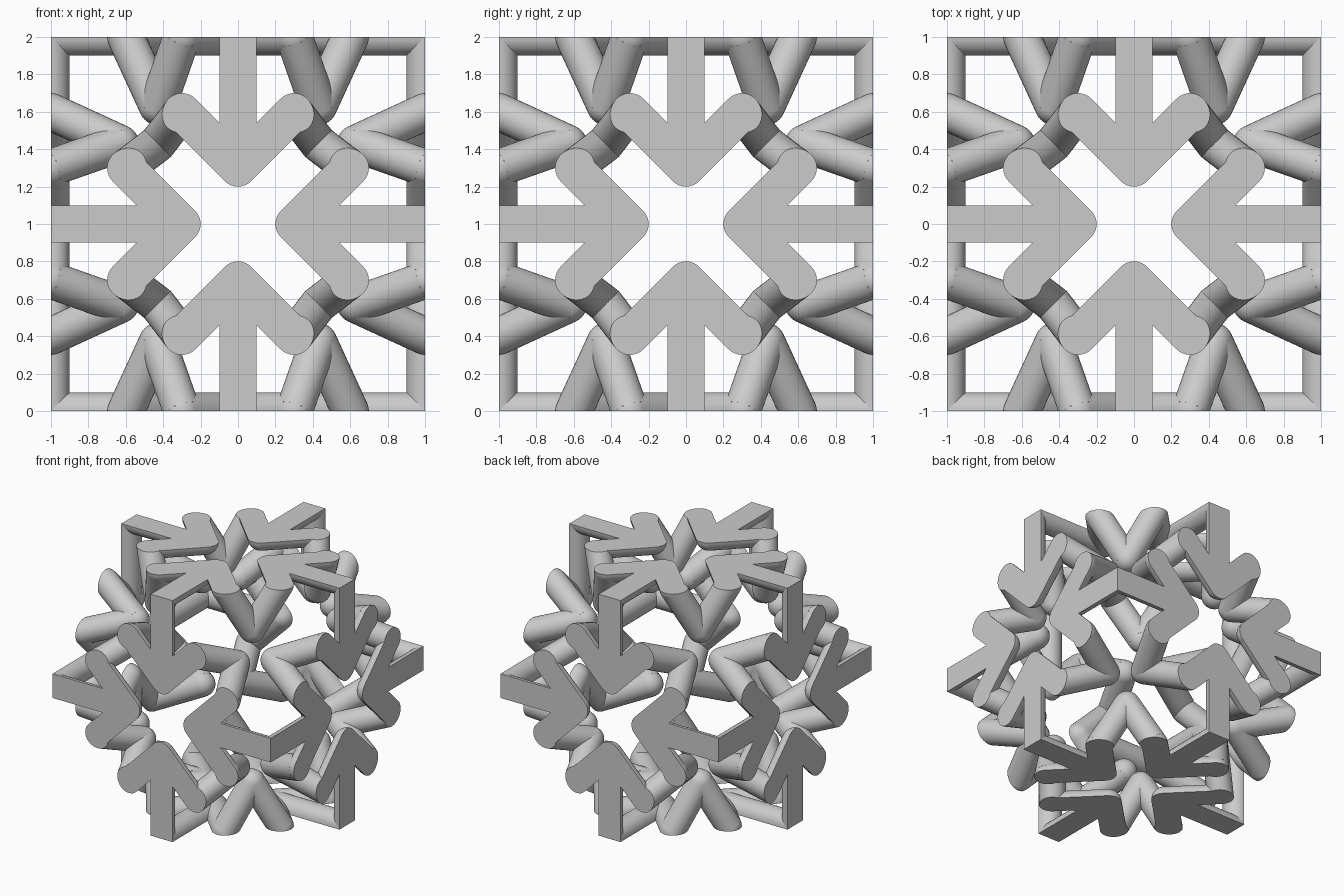
import bpy, bmesh, math
from mathutils import Matrix, Vector

RADIUS = 0.1
SIDES = 32

cube = bpy.data.objects.get("Cube")
if cube:
    bpy.data.objects.remove(cube, do_unlink=True)

grey = bpy.data.materials.new("plain_grey")
grey.use_nodes = True
colour = (0.6, 0.6, 0.6, 1)
grey.diffuse_color = colour
grey.node_tree.nodes["Principled BSDF"].inputs["Base Color"].default_value = colour


def trim(bm, geom_verts):
    """Cut one closed solid flat at the cube's upper face and cap it."""
    faces = {f for v in geom_verts for f in v.link_faces}
    edges = {e for v in geom_verts for e in v.link_edges}
    cut = bmesh.ops.bisect_plane(
        bm, geom=list(geom_verts) + list(edges) + list(faces), dist=1e-5,
        plane_co=(0, 0, 1), plane_no=(0, 0, 1), clear_outer=True)
    rim = [g for g in cut["geom_cut"]
           if isinstance(g, bmesh.types.BMEdge) and g.is_boundary]
    if rim:
        bmesh.ops.holes_fill(bm, edges=rim, sides=0)


def add_rod(bm, a, b):
    a, b = Vector(a), Vector(b)
    axis = b - a
    place = Matrix.Translation((a + b) / 2) @ axis.to_track_quat("Z", "Y").to_matrix().to_4x4()
    rod = bmesh.ops.create_cone(bm, cap_ends=True, segments=SIDES, radius1=RADIUS,
                                radius2=RADIUS, depth=axis.length, matrix=place)
    trim(bm, rod["verts"])


def add_joint(bm, p):
    ball = bmesh.ops.create_uvsphere(bm, u_segments=SIDES, v_segments=SIDES // 2,
                                     radius=RADIUS, matrix=Matrix.Translation(p))
    trim(bm, ball["verts"])


def make_part(name, rods, joints):
    bm = bmesh.new()
    for a, b in rods:
        add_rod(bm, a, b)
    for p in joints:
        add_joint(bm, p)
    bmesh.ops.recalc_face_normals(bm, faces=bm.faces)
    mesh = bpy.data.meshes.new(name)
    bm.to_mesh(mesh)
    bm.free()
    mesh.materials.append(grey)
    return mesh


# Arrow lying in a cube face: shaft from the edge, two head arms
tip, end_l, end_r = (0, 0.3, 1), (-0.3, 0.6, 1), (0.3, 0.6, 1)
arrow = make_part("arrow", [((0, 1, 1), tip), (tip, end_l), (tip, end_r)],
                  [tip, end_l, end_r])

# V brace joining neighbouring arrow heads inside the cube
apex, side_end = (0.43, 0.43, 0.63), (0.6, 0.3, 1)
brace = make_part("brace", [(apex, end_r), (apex, side_end)], [apex])

# Six faces, four quarter turns on each
quarter = math.pi / 2
face_turns = {
    "top": Matrix.Identity(4),
    "bottom": Matrix.Rotation(math.pi, 4, "X"),
    "front": Matrix.Rotation(quarter, 4, "X"),
    "back": Matrix.Rotation(-quarter, 4, "X"),
    "left": Matrix.Rotation(quarter, 4, "Y"),
    "right": Matrix.Rotation(-quarter, 4, "Y"),
}
lift = Matrix.Translation((0, 0, 1))
for mesh in (arrow, brace):
    first = True
    for face, turn in face_turns.items():
        for i in range(4):
            obj = bpy.data.objects.new(f"{face}_{mesh.name}_{i + 1}", mesh)
            bpy.context.collection.objects.link(obj)
            obj.matrix_world = lift @ turn @ Matrix.Rotation(i * quarter, 4, "Z")
            if first:  # the mesh is shared, so shade it once
                bpy.ops.object.select_all(action="DESELECT")
                obj.select_set(True)
                bpy.context.view_layer.objects.active = obj
                bpy.ops.object.shade_smooth_by_angle(angle=math.radians(30))
                first = False
